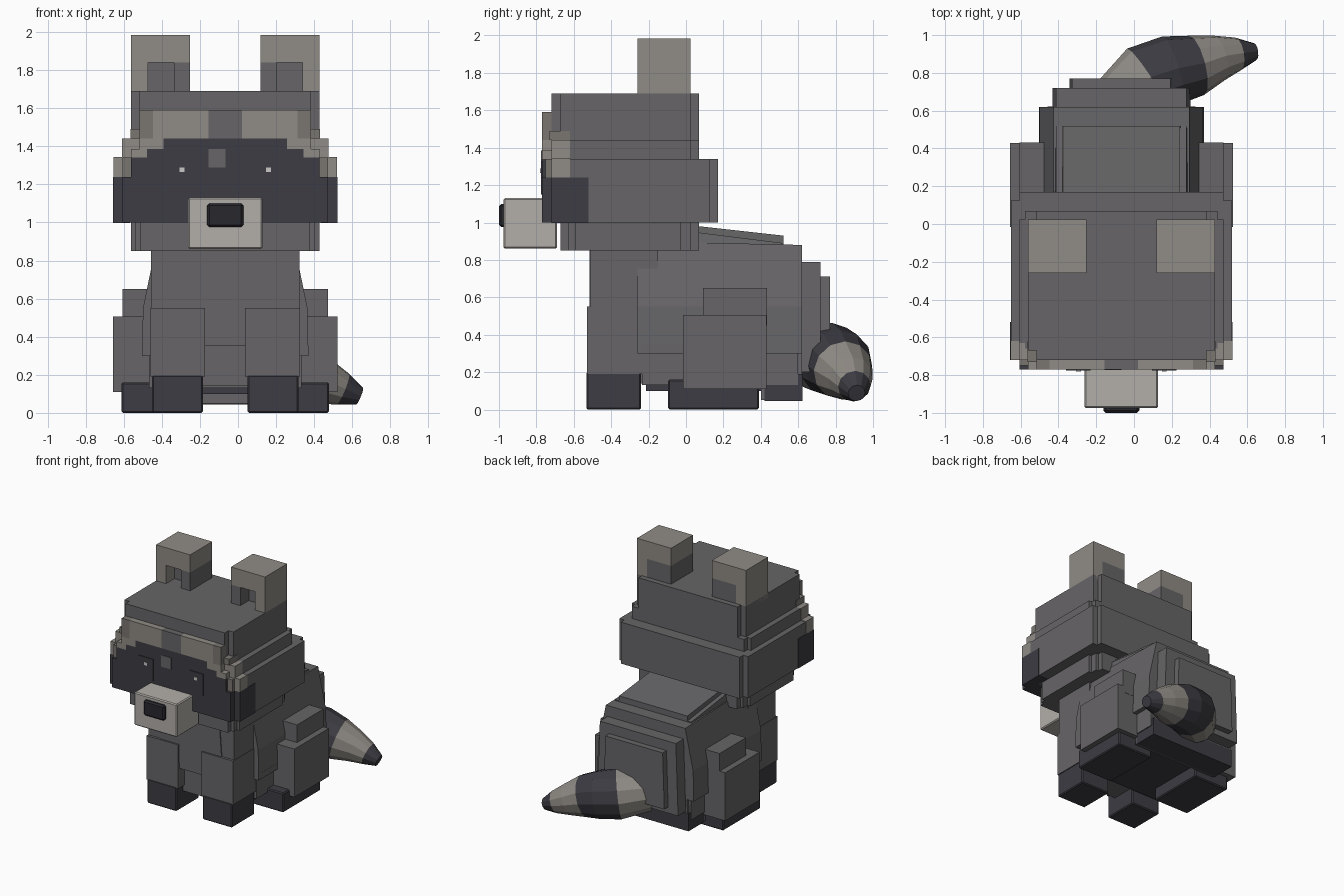
import bpy, bmesh
from mathutils import Vector
from math import cos, sin, pi

old = bpy.data.objects.get("Cube")
if old:
    bpy.data.objects.remove(old, do_unlink=True)

CENTRE = -0.067  # symmetry plane of head and body


def material(name, r, g, b):
    m = bpy.data.materials.new(name)
    m.use_nodes = True
    m.diffuse_color = (r, g, b, 1)
    bsdf = next(n for n in m.node_tree.nodes if n.type == 'BSDF_PRINCIPLED')
    bsdf.inputs["Base Color"].default_value = (r, g, b, 1)
    return m


gray = material("gray fur", .135, .13, .136)
light = material("light fur", .28, .26, .235)
tan = material("tan fur", .195, .182, .165)
dark = material("dark fur", .046, .045, .056)
cream = material("cream muzzle", .45, .43, .40)
black = material("nose black", .022, .021, .027)
white = material("eye glint", .6, .59, .57)


def finish(name, bm, mats):
    bmesh.ops.recalc_face_normals(bm, faces=bm.faces)
    mesh = bpy.data.meshes.new(name)
    bm.to_mesh(mesh)
    bm.free()
    for m in mats:
        mesh.materials.append(m)
    obj = bpy.data.objects.new(name, mesh)
    bpy.context.collection.objects.link(obj)
    return obj


def block(name, mat, half, front, back, low, high, offset=0, top=None, drop=0, soft=0):
    """Box around the centre plane; top = half width at the top, drop = top slope to the back."""
    bm = bmesh.new()
    bmesh.ops.create_cube(bm, size=2)
    for v in bm.verts:
        up, rear = v.co.z > 0, v.co.y > 0
        width = top if (up and top) else half
        v.co.x = CENTRE + offset + v.co.x * width
        v.co.z = (high - drop * rear) if up else low
        v.co.y = back if rear else front
    obj = finish(name, bm, [mat])
    if soft:
        bevel = obj.modifiers.new("soft edge", 'BEVEL')
        bevel.width = soft
        bevel.segments = 1
    return obj


def pair(name, mat, inner, outer, *span, **extra):
    for side, sign in (("right", -1), ("left", 1)):
        block(side + "_" + name, mat, (outer - inner) / 2, *span,
              offset=sign * (inner + outer) / 2, **extra)


# Head: stacked bands with notched corners
block("jaw_side", gray, .495, -.59, -.03, .85, 1.02)
block("jaw_corner", gray, .47, -.63, .025, .85, 1.02)
block("jaw_core", gray, .445, -.67, .07, .85, 1.02)
block("cheek_band", gray, .585, -.63, .125, 1, 1.34)
block("cheek_band_back", gray, .54, -.66, .17, 1, 1.34)
block("brow_band", gray, .54, -.63, .025, 1.33, 1.44)
block("brow_band_core", gray, .51, -.66, .07, 1.33, 1.44)
block("crown_side", gray, .495, -.67, .025, 1.43, 1.69)
block("crown_core", gray, .45, -.72, .07, 1.43, 1.69)

# Face mask: stepped rows
block("mask_lower", dark, .54, -.77, -.6, 1, 1.24)
pair("mask_side", dark, .5, .589, -.72, -.52, .998, 1.24)
block("mask_eye_row", dark, .495, -.77, -.6, 1.24, 1.34)
block("mask_upper", dark, .41, -.77, -.6, 1.34, 1.385)
block("mask_top", dark, .325, -.77, -.6, 1.385, 1.44)

# Light fur framing the mask
pair("cheek_tuft", light, .49, .588, -.72, -.62, 1.24, 1.345)
pair("cheek_tuft_front", tan, .495, .54, -.75, -.7, 1.24, 1.34)
pair("temple_row", light, .41, .543, -.72, -.62, 1.345, 1.44)
pair("temple_front", light, .41, .495, -.77, -.7, 1.34, 1.385)
pair("temple_upper", light, .325, .45, -.77, -.7, 1.385, 1.44)
pair("temple_edge", tan, .45, .498, -.73, -.62, 1.44, 1.49)
pair("brow_edge", tan, .38, .45, -.77, -.7, 1.44, 1.59)
pair("brow", light, .088, .38, -.77, -.7, 1.44, 1.59)
block("forehead_stripe", gray, .088, -.77, -.7, 1.44, 1.59)
block("bridge_patch", gray, .045, -.774, -.768, 1.29, 1.385, offset=-.043)

# Eyes, muzzle and nose
pair("eye", dark, .162, .292, -.776, -.768, 1.15, 1.33)
pair("eye_glint", white, .214, .24, -.78, -.774, 1.265, 1.29)
block("muzzle", cream, .195, -.975, -.69, .86, 1.13, soft=.008)
block("nose", black, .095, -1, -.95, .975, 1.1, soft=.012)

# Ears: light shell with a gray hollow at the inner base
pair("ear_top", light, .185, .495, -.26, .025, 1.84, 1.985)
pair("ear_outer", light, .405, .495, -.26, .025, 1.65, 1.84)
pair("ear_inner", gray, .185, .27, -.26, .025, 1.65, 1.84)
pair("ear_hollow", gray, .27, .405, -.15, .025, 1.65, 1.84)

# Body: nested tapered blocks stepping down to the rump
block("chest", gray, .39, -.51, -.15, .35, .9)
block("chest_panel", gray, .29, -.517, -.4, .4, .88, top=.255)
block("belly_front", gray, .3, -.45, -.2, .14, .45)
block("body_lower", gray, .4, -.235, .6, .13, .4)
block("body_side", gray, .437, -.26, .62, .3, .55, top=.432)
block("body_flank", gray, .432, -.26, .62, .55, .9, top=.36, drop=.02)
block("body_shoulder", gray, .4, -.2, .52, .5, .98, top=.345, drop=.09)
block("body_back", gray, .33, -.2, .52, .5, 1.01, top=.31, drop=.08)
block("rump_upper", gray, .39, .4, .62, .05, .88, top=.34)
block("rump_middle", gray, .365, .4, .72, .2, .79, top=.345)
block("rump_rear", gray, .275, .5, .77, .25, .71, top=.26)
block("underside", dark, .36, -.215, .615, .1, .16)
block("rump_underside", dark, .392, .42, .623, .045, .19)

# Legs and paws
pair("front_leg", gray, .105, .393, -.53, -.235, .19, .55)
pair("front_paw", dark, .118, .385, -.533, -.24, 0, .2, soft=.008)
pair("thigh", gray, .3, .59, -.015, .43, .11, .505)
pair("thigh_top", gray, .3, .54, .09, .432, .45, .65)
pair("thigh_front", gray, .3, .437, -.24, .05, .3, .35)
pair("rear_paw", dark, .22, .545, -.095, .39, 0, .16, soft=.008)


# Tail: faceted tapering tube with colour rings
def tail(rings, mats, bands, sides=12):
    bm = bmesh.new()
    centres = [Vector(r[:3]) for r in rings]
    loops = []
    for i, ring in enumerate(rings):
        along = (centres[min(i + 1, len(rings) - 1)] - centres[max(i - 1, 0)]).normalized()
        across = along.cross(Vector((0, 0, 1))).normalized()
        up = across.cross(along)
        loops.append([bm.verts.new(centres[i] + ring[3] * (across * cos(a) + up * sin(a)))
                      for a in (2 * pi * k / sides for k in range(sides))])
    for band, lower, upper in zip(bands, loops, loops[1:]):
        for k in range(sides):
            n = (k + 1) % sides
            bm.faces.new((lower[k], lower[n], upper[n], upper[k])).material_index = band
    bm.faces.new(loops[0])
    bm.faces.new(loops[-1]).material_index = bands[-1]
    finish("tail", bm, mats)


tail([(-.1, .62, .29, .16), (.07, .765, .27, .195), (.2, .815, .245, .185),
      (.33, .84, .21, .162), (.45, .88, .165, .122), (.55, .9, .125, .088),
      (.64, .912, .088, .046)],
     [light, dark], [0, 1, 1, 0, 0, 1])
